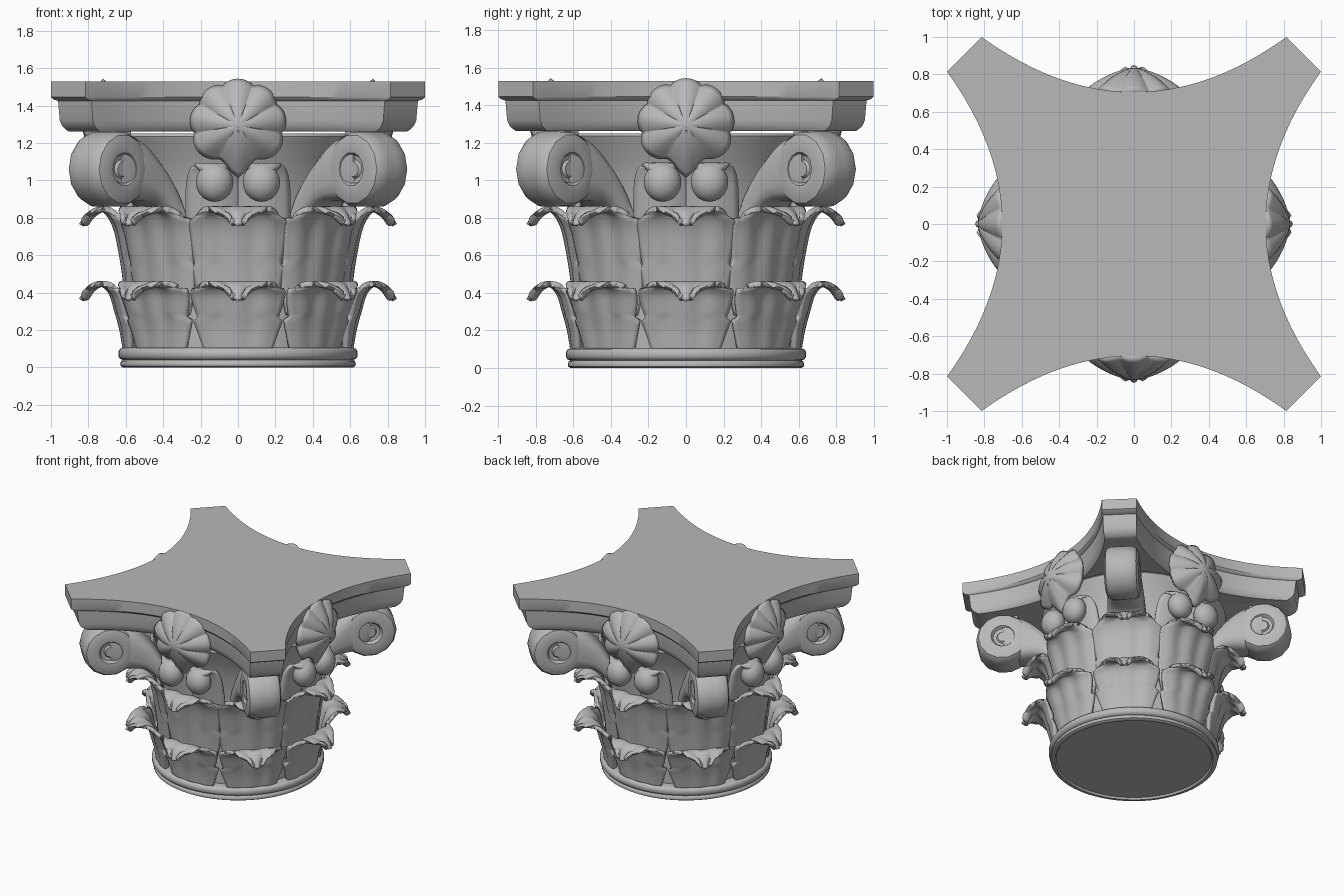
import bpy, bmesh, math
from mathutils import Vector, Matrix
from math import pi, sin, cos

if "Cube" in bpy.data.objects:
    bpy.data.objects.remove(bpy.data.objects["Cube"])

stone = bpy.data.materials.new("dark_stone")
stone.diffuse_color = (0.48, 0.48, 0.48, 1)
stone.use_nodes = True
stone.node_tree.nodes["Principled BSDF"].inputs["Base Color"].default_value = stone.diffuse_color


def finish(name, bm, angle=40):
    bmesh.ops.remove_doubles(bm, verts=bm.verts, dist=1e-5)
    bmesh.ops.recalc_face_normals(bm, faces=bm.faces)
    me = bpy.data.meshes.new(name)
    bm.to_mesh(me)
    bm.free()
    me.materials.append(stone)
    for p in me.polygons:
        p.use_smooth = True
    me.set_sharp_from_angle(angle=math.radians(angle))
    return me


def place(name, me, count=1, start=0.0, thick=0):
    # copies around the vertical axis; angle 0 faces the front
    for i in range(count):
        ob = bpy.data.objects.new(f"{name}_{i + 1}" if count > 1 else name, me)
        ob.rotation_euler.z = start + i * 2 * pi / count
        bpy.context.collection.objects.link(ob)
        if thick:
            m = ob.modifiers.new("thickness", 'SOLIDIFY')
            m.thickness, m.offset = thick, 0


def rows_mesh(name, rows, closed=False, caps=False, angle=40):
    # skin a list of equally long point rows
    bm = bmesh.new()
    vs = [[bm.verts.new(p) for p in r] for r in rows]
    n = len(rows[0])
    for a, b in zip(vs, vs[1:]):
        for i in range(n if closed else n - 1):
            j = (i + 1) % n
            bm.faces.new((a[i], a[j], b[j], b[i]))
    if caps:
        bm.faces.new(vs[0])
        bm.faces.new(vs[-1])
    return finish(name, bm, angle)


def sample(pts, t):
    # smooth (Catmull-Rom) interpolation along a short list of points
    k = min(int(t * (len(pts) - 1)), len(pts) - 2)
    f = t * (len(pts) - 1) - k
    g = [Vector(pts[max(0, min(len(pts) - 1, k + o))]) for o in (-1, 0, 1, 2)]
    return 0.5 * (2 * g[1] + (g[2] - g[0]) * f + (2 * g[0] - 5 * g[1] + 4 * g[2] - g[3]) * f * f
                  + (3 * g[1] - g[0] - 3 * g[2] + g[3]) * f ** 3)


def lathe(name, prof, seg=64):
    return rows_mesh(name, [[(r * cos(2 * pi * i / seg), r * sin(2 * pi * i / seg), z)
                             for i in range(seg)] for r, z in prof], True, True)


# Base rings
place("base_ring", lathe("base_ring", [
    (0.585, 0.015), (0.595, 0), (0.615, 0), (0.628, 0.008), (0.63, 0.02), (0.625, 0.034),
    (0.615, 0.04), (0.63, 0.045), (0.64, 0.06), (0.64, 0.085), (0.63, 0.1), (0.61, 0.106),
    (0.5, 0.106)]))

# Bell-shaped core
place("bell", lathe("bell", [
    (0.56, 0.1), (0.565, 0.4), (0.565, 0.65), (0.575, 0.85), (0.6, 1.0), (0.635, 1.12),
    (0.68, 1.21), (0.69, 1.235), (0.68, 1.25)]))

# Abacus: concave-sided slab with cut corners
outline = []
for k in range(4):
    rot = Matrix.Rotation(k * pi / 2, 2)
    for i in range(25):
        x = -0.815 + 1.63 * i / 24
        outline.append(rot @ Vector((x, -0.705 - 0.295 * (x / 0.815) ** 2)))
layers = [(1.262, 0.905), (1.27, 0.918), (1.29, 0.94), (1.32, 0.953), (1.425, 0.962),
          (1.432, 0.985), (1.445, 1), (1.53, 1)]
place("abacus", rows_mesh("abacus", [[(p.x * s, p.y * s, z) for p in outline] for z, s in layers],
                          True, True, 30))


# Acanthus leaves with lobed edges, fanned ribs and curled tips
def leaf(name, prof, widths, lobes=3, rib=0.012, nu=20, nv=30):
    rows = []
    for j in range(nv + 1):
        v = j / nv
        row = []
        w = sample([(a, 0) for a in widths], v)[0]
        w *= 0.94 + 0.13 * (lobes * v % 1)
        for i in range(nu + 1):
            u = 2 * i / nu - 1
            r, z = sample(prof, v * (1 - 0.15 * u * u))
            r += rib * cos(3 * pi * u) * min(1, 0.2 + v) + 0.025 * v * u * u
            a = u * w / max(r, 0.62)
            row.append((r * sin(a), -r * cos(a), z))
        rows.append(row)
    return rows_mesh(name, rows, angle=60)


low = [(0.60, 0.1), (0.615, 0.2), (0.64, 0.3), (0.67, 0.4), (0.72, 0.447), (0.78, 0.425), (0.825, 0.36)]
high = [(0.58, 0.28), (0.595, 0.45), (0.615, 0.6), (0.65, 0.76), (0.71, 0.845), (0.78, 0.82), (0.825, 0.76)]
place("lower_leaf", leaf("lower_leaf", low, [0.2, 0.215, 0.23, 0.245, 0.235, 0.16, 0.05]), 8, 0, 0.03)
place("upper_leaf", leaf("upper_leaf", high, [0.21, 0.235, 0.25, 0.26, 0.245, 0.16, 0.05]), 8, 0, 0.03)

# Paired sheath leaves with round buds in the middle of each side
sheath = [(0.57, 0.6), (0.6, 0.75), (0.625, 0.9), (0.65, 1.02), (0.685, 1.08), (0.73, 1.06), (0.74, 0.99)]
for side, tag in ((-1, "left"), (1, "right")):
    rows = []
    for j in range(21):
        v = j / 20
        w = sample([(a, 0) for a in (0.14, 0.145, 0.145, 0.14, 0.12, 0.09, 0.05)], v)[0]
        row = []
        for i in range(11):
            u = i / 5 - 1
            r, z = sample(sheath, v * (1 - 0.1 * u * u))
            row.append((side * 0.13 + u * w, -r + 0.05 * u * u, z))
        rows.append(row)
    place(f"sheath_{tag}", rows_mesh("sheath", rows, angle=60), 4, 0, 0.025)
    bm = bmesh.new()
    bmesh.ops.create_uvsphere(bm, u_segments=16, v_segments=10, radius=1, matrix=Matrix.Translation(
        (side * 0.125, -0.69, 0.99)) @ Matrix.Diagonal((0.1, 0.085, 0.105, 1)))
    place(f"bud_{tag}", finish("bud", bm), 4)

# Corner volutes: rising stem that ends in a scroll
upper = [(0.42, 0.62), (0.5, 0.79), (0.57, 0.94), (0.66, 1.08), (0.78, 1.2), (0.89, 1.255), (0.98, 1.262)]
under = [(0.5, 0.6), (0.57, 0.7), (0.62, 0.8), (0.72, 0.88), (0.84, 0.89), (0.94, 0.9), (0.98, 0.95)]
rows = []
for j in range(19):
    v = j / 18
    a, b = sample(upper, v), sample(under, v)
    w = 0.17 - 0.06 * v
    row = []
    for i in range(16):
        t = 2 * pi * (i + 0.5) / 16
        c, s = (math.copysign(abs(f) ** 0.6, f) for f in (cos(t), sin(t)))
        p = (a + b) / 2 + (a - b) / 2 * s
        row.append((w * c, -p.x, p.y))
    rows.append(row)
place("volute_stem", rows_mesh("volute_stem", rows, True, True), 4, pi / 4)
half = [(0.001, 0.11), (0.04, 0.11), (0.05, 0.095), (0.075, 0.1), (0.09, 0.125), (0.14, 0.13),
        (0.185, 0.115), (0.203, 0.085), (0.205, 0.03)]
scroll = half + [(r, -x) for r, x in reversed(half)]
place("volute_scroll", rows_mesh("volute_scroll", [
    [(x, -0.98 + r * cos(2 * pi * i / 14), 1.06 + r * sin(2 * pi * i / 14)) for i in range(14)]
    for r, x in scroll], True, True), 4, pi / 4)

# Small pads between volutes and abacus
bm = bmesh.new()
bmesh.ops.create_cube(bm, size=1, matrix=Matrix.Translation((0, -0.92, 1.25)) @ Matrix.Diagonal((0.12, 0.1, 0.04, 1)))
place("pad", finish("pad", bm), 4, pi / 4)

# Shell flowers on the abacus, tapering to a point below
rows = []
for j in range(11):
    q = j / 10
    row = []
    for i in range(72):
        t = 2 * pi * i / 72
        d = abs((t + pi / 2 + pi) % (2 * pi) - pi)
        R = 0.212 + 0.024 * abs(cos(4.5 * (t - pi / 2)))
        if d < 0.65:
            R = 0.165 + 0.1 * (1 - d / 0.65) ** 2 + 0.04 * (d / 0.65) ** 3
        ridge = 0.008 * q * cos(9 * (t - pi / 2))
        y = -0.695 - 0.08 * (1 - q ** 2) - 0.035 * (1 - q) - ridge
        row.append((1.04 * q * R * cos(t), y, 1.293 + q * R * sin(t)))
    rows.append(row)
place("shell_flower", rows_mesh("shell_flower", rows, True, angle=60), 4, 0, 0.05)
